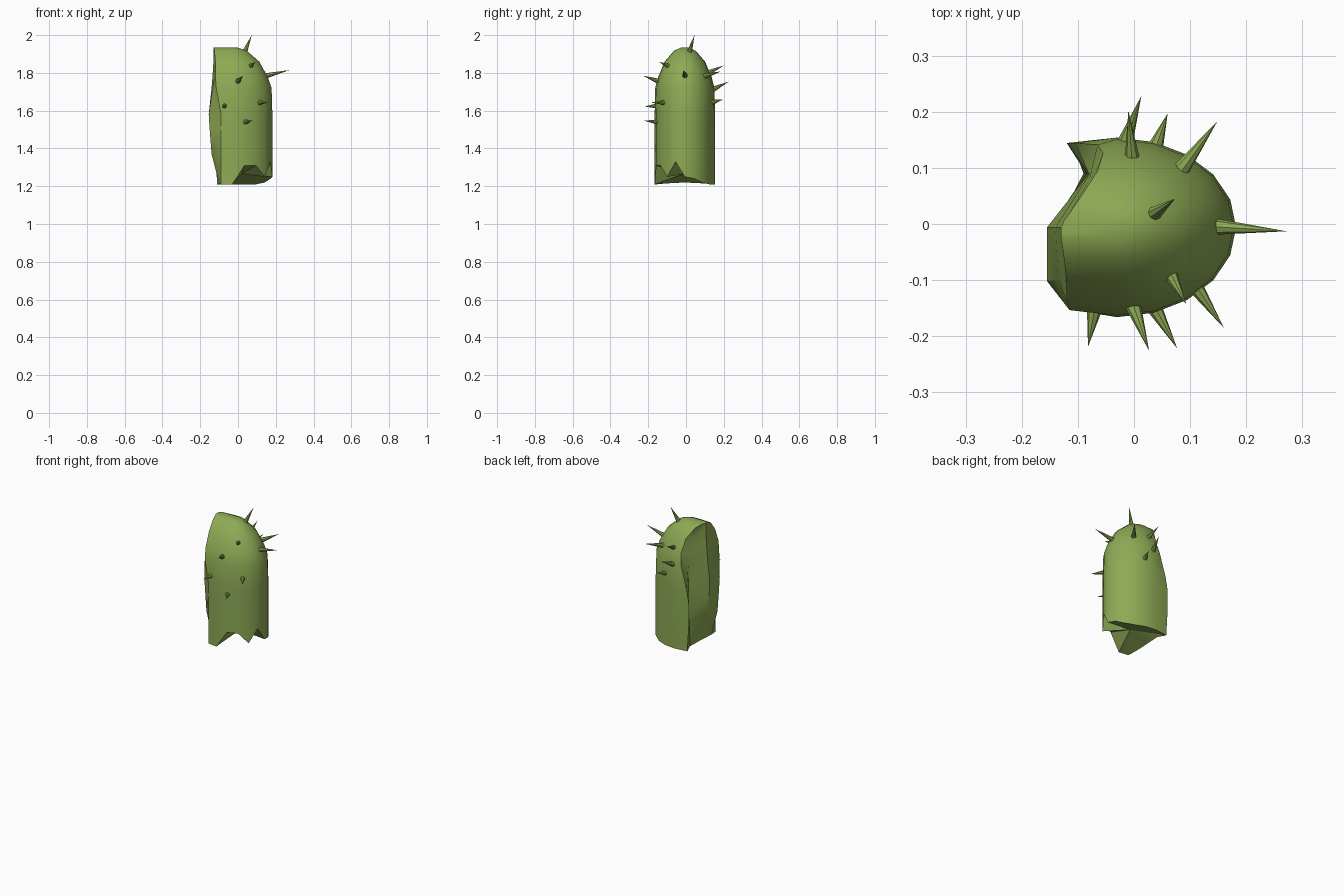
import bpy, bmesh, math
from mathutils import Vector

if "Cube" in bpy.data.objects:
    bpy.data.objects.remove(bpy.data.objects["Cube"])

mat = bpy.data.materials.new("cactus_green")
mat.diffuse_color = (0.27, 0.4, 0.09, 1)
mat.use_nodes = True
mat.node_tree.nodes["Principled BSDF"].inputs["Base Color"].default_value = mat.diffuse_color

CX, CY, A, B = -0.03, -0.006, 0.212, 0.16

# height, scale of the section, x of the broken face (front rim, three inner points, back rim)
levels = [
    (1.21, 1.0, (-0.09, -0.10, -0.10, -0.09, -0.11)),
    (1.37, 1.0, (-0.09, -0.14, -0.14, -0.085, -0.12)),
    (1.50, 1.0, (-0.09, -0.15, -0.15, -0.08, -0.12)),
    (1.58, 1.0, (-0.09, -0.155, -0.155, -0.08, -0.105)),
    (1.72, 0.98, (-0.115, -0.135, -0.14, -0.08, -0.065)),
    (1.78, 0.88, (-0.12, -0.125, -0.135, -0.08, -0.055)),
    (1.86, 0.67, (-0.12, -0.12, -0.13, -0.085, -0.065)),
    (1.917, 0.36, (-0.125, -0.125, -0.13, -0.10, -0.095)),
    (1.935, 0.12, (-0.13, -0.13, -0.13, -0.125, -0.12)),
]
# jagged lower rim, front to back around the rounded side, then the broken face
rim_z = [1.21, 1.31, 1.31, 1.25, 1.33, 1.25, 1.24, 1.22, 1.21, 1.21, 1.21,
         1.21, 1.215, 1.22, 1.215, 1.21]


def section(z, s, xs):
    pts = []
    for i in range(11):
        t = math.radians(-90 + 18 * i)
        pts.append(Vector((CX + A * s * math.cos(t), CY + B * s * math.sin(t), z)))
    for x, f in zip(reversed(xs), (0.94, 0.6, 0.0, -0.6, -0.94)):
        pts.append(Vector((x, CY + B * s * f, z)))
    return pts


def finish(bm, name):
    bmesh.ops.recalc_face_normals(bm, faces=bm.faces)
    me = bpy.data.meshes.new(name)
    bm.to_mesh(me)
    bm.free()
    ob = bpy.data.objects.new(name, me)
    bpy.context.collection.objects.link(ob)
    me.materials.append(mat)
    bpy.ops.object.select_all(action='DESELECT')
    ob.select_set(True)
    bpy.context.view_layer.objects.active = ob
    bpy.ops.object.shade_smooth_by_angle(angle=math.radians(30))
    return ob


# Broken cactus top: lofted sections
bm = bmesh.new()
rings = []
for k, lv in enumerate(levels):
    pts = section(*lv)
    if k == 0:
        for p, z in zip(pts, rim_z):
            p.z = z
    rings.append([bm.verts.new(p) for p in pts])
n = len(rings[0])
for lo, hi in zip(rings, rings[1:]):
    for i in range(n):
        j = (i + 1) % n
        bm.faces.new((lo[i], lo[j], hi[j], hi[i]))
bm.faces.new(rings[-1])
centre = bm.verts.new((0.02, -0.01, 1.265))
for i in range(n):
    bm.faces.new((rings[0][(i + 1) % n], rings[0][i], centre))
finish(bm, "cactus_top")


# Spines: base and tip
spines = [
    ((0.15, -0.005, 1.785), (0.272, -0.013, 1.815)),
    ((0.09, 0.105, 1.785), (0.148, 0.182, 1.807)),
    ((0.04, 0.142, 1.645), (0.060, 0.197, 1.66)),
    ((-0.015, 0.148, 1.715), (0.013, 0.228, 1.755)),
    ((-0.003, 0.115, 1.80), (-0.010, 0.202, 1.84)),
    ((0.035, 0.018, 1.91), (0.073, 0.045, 2.0)),
    ((0.065, -0.09, 1.835), (0.093, -0.143, 1.858)),
    ((0.112, -0.115, 1.643), (0.160, -0.185, 1.643)),
    ((0.038, -0.152, 1.54), (0.077, -0.222, 1.547)),
    ((0.0, -0.15, 1.757), (0.027, -0.226, 1.785)),
    ((-0.071, -0.155, 1.625), (-0.082, -0.219, 1.622)),
]
bm = bmesh.new()
for base, tip in spines:
    b, t = Vector(base), Vector(tip)
    d = t - b
    b -= d.normalized() * 0.01
    u = d.orthogonal().normalized()
    v = d.normalized().cross(u)
    ring = []
    for i in range(8):
        q = math.tau * i / 8
        ring.append(bm.verts.new(b + (u * math.cos(q) + v * math.sin(q)) * 0.015))
    top = bm.verts.new(t)
    bm.faces.new(ring[::-1])
    for i in range(8):
        bm.faces.new((ring[i], ring[(i + 1) % 8], top))
finish(bm, "spines")
